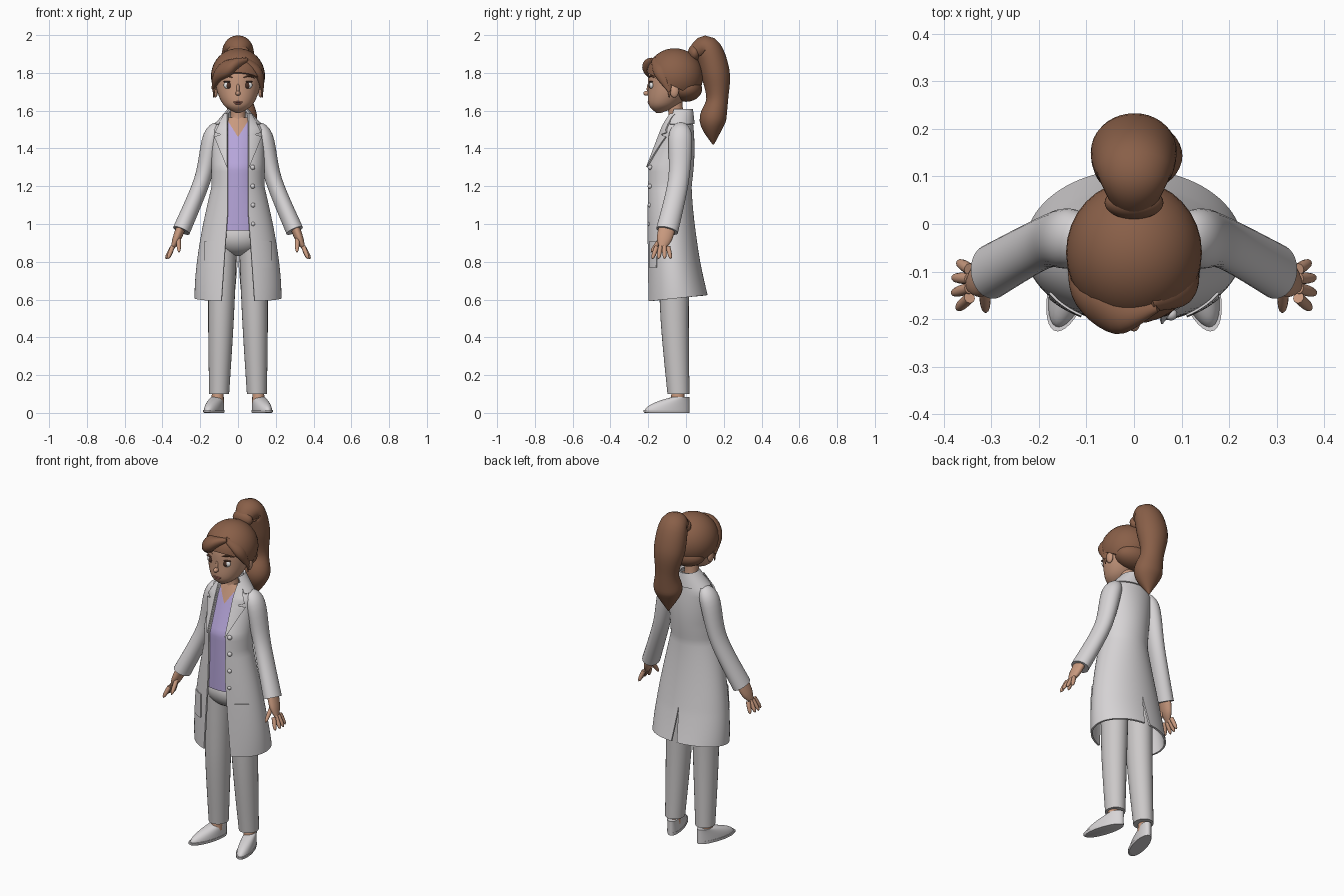
import bpy, bmesh, math
from mathutils import Vector

if "Cube" in bpy.data.objects:
    bpy.data.objects.remove(bpy.data.objects["Cube"])

def colour(name, *rgb):
    material = bpy.data.materials.new(name)
    material.use_nodes = True
    material.diffuse_color = (*rgb, 1)
    material.node_tree.nodes["Principled BSDF"].inputs["Base Color"].default_value = (*rgb, 1)
    return material

HAIR = colour("brown hair", .25, .115, .065)
SKIN = colour("skin", .58, .32, .21)
COAT = colour("coat white", .68, .66, .67)
PANTS = colour("trouser grey", .6, .58, .58)
SHIRT = colour("lilac shirt", .47, .38, .7)
WHITE = colour("eye white", .8, .8, .8)
IRIS = colour("iris brown", .07, .03, .02)
LIP = colour("lip rose", .45, .17, .13)
BROW = colour("brow brown", .13, .055, .03)
parts = []

def make(name, bm, materials, mirror=False, thickness=0, side=-1):
    mesh = bpy.data.meshes.new(name)
    bm.to_mesh(mesh)
    bm.free()
    part = bpy.data.objects.new(name, mesh)
    bpy.context.collection.objects.link(part)
    for material in materials:
        mesh.materials.append(material)
    if mirror:
        part.modifiers.new("Mirror", 'MIRROR')
    if thickness:
        shell = part.modifiers.new("Solidify", 'SOLIDIFY')
        shell.thickness, shell.offset = thickness, side
    parts.append(part)

def refine(rows, steps=6):
    """Smooth in-between rows, passing through the given ones."""
    result = []
    last = len(rows) - 1
    for i in range(last):
        before, start, end, after = rows[max(i - 1, 0)], rows[i], rows[i + 1], rows[min(i + 2, last)]
        for t in (k / steps for k in range(steps)):
            result.append([q + t / 2 * (r - p + t * (2 * p - 5 * q + 4 * r - s + t * (3 * (q - r) + s - p)))
                           for p, q, r, s in zip(before, start, end, after)])
    return result + [list(rows[last])]

def grid(rows, closed=False):
    bm = bmesh.new()
    verts = [[bm.verts.new(point) for point in row] for row in rows]
    count = len(verts[0])
    for low, high in zip(verts, verts[1:]):
        for j in range(count if closed else count - 1):
            k = (j + 1) % count
            bm.faces.new((low[j], low[k], high[k], high[j]))
    if closed:
        bm.faces.new(verts[0][::-1])
        bm.faces.new(verts[-1])
        bmesh.ops.recalc_face_normals(bm, faces=bm.faces)
    return bm

def tube(name, rows, material, depth=1, mirror=False, level=False, segments=28):
    """Rings of (x, y, z, radius), kept level or turned square to their path."""
    rows = refine(rows)
    rings = []
    for i, (*centre, radius) in enumerate(rows):
        across, along = Vector((1, 0, 0)), Vector((0, 1, 0))
        if not level:
            path = Vector(rows[min(i + 1, len(rows) - 1)][:3]) - Vector(rows[max(i - 1, 0)][:3])
            path.normalize()
            across = (across - path * across.dot(path)).normalized()
            along = path.cross(across)
        radius = max(radius, .002)
        turns = [math.tau * k / segments for k in range(segments)]
        rings.append([Vector(centre) + radius * (across * math.cos(a) + along * depth * math.sin(a))
                      for a in turns])
    make(name, grid(rings, True), [material], mirror)

def sphere(centre, size):
    bm = bmesh.new()
    bmesh.ops.create_uvsphere(bm, u_segments=32, v_segments=20, radius=1)
    for vert in bm.verts:
        vert.co = Vector(centre) + vert.co * Vector(size)
    return bm

def ball(name, centre, size, material, mirror=False):
    make(name, sphere(centre, size), [material], mirror)

def split(bm, point, normal, **options):
    geometry = bm.verts[:] + bm.edges[:] + bm.faces[:]
    bmesh.ops.bisect_plane(bm, geom=geometry, plane_co=point, plane_no=normal, **options)

# Coat shape by height: flared skirt, straight waist, sloping shoulders
HEM, WAIST, NECK = .59, 1.2, 1.6

def coat_section(z):
    """Half width, middle y and half depth."""
    flare = max(0, (WAIST - z) / (WAIST - HEM))
    shoulder = max(0, (z - 1.5) / .1)
    chest = max(0, z - WAIST) / (NECK - WAIST)
    width = .14 + .09 * math.sin(flare * math.pi / 2) - .085 * shoulder
    back = .03 + .085 * flare ** 1.5 + .015 * math.sin(chest * math.pi)
    front = -.21 + .4 * max(0, z - 1.3)
    return width, (front + back) / 2, (back - front) / 2

def opening(z):
    return .056 + .07 * max(0, 1.05 - z)

def coat_arc(z, start, end, grow=0, steps=36):
    width, middle, depth = coat_section(z)
    angles = [start + (end - start) * k / steps for k in range(steps + 1)]
    return [((width + grow) * math.sin(a), middle - (depth + grow) * math.cos(a), z) for a in angles]

rows = []
for k in range(51):
    z = HEM + (NECK - HEM) * k / 50
    width = coat_section(z)[0]
    vent = max(0, .82 - z) * .08
    arc = coat_arc(z, math.asin(min(.93, opening(z) / width)), math.pi - math.asin(vent / width))
    rows.append([(x, y, z + max(0, .8 - z) * (y + .21) / 2) for x, y, z in arc])
make("coat_body", grid(rows), [COAT], True, .01)

# Collar wrapping the back of the neck
rows = [coat_arc(1.53 + .02 * k, 1, math.pi, .008) for k in range(5)]
make("coat_collar", grid(rows), [COAT], True, .012)

def patch(name, outline, lift, thickness):
    """Plate on the coat front, from rows of z, inner x and outer x."""
    rows = []
    for z, inner, outer in outline:
        width, middle, depth = coat_section(z)
        xs = [inner + (outer - inner) * k / 8 for k in range(9)]
        rows.append([(x, middle - depth * math.sqrt(max(.02, 1 - (x / width) ** 2)) - lift, z) for x in xs])
    make(name, grid(rows), [COAT], True, thickness, 1)

def lapel_edge(t):
    if t < .6:
        return .058 + .11 * t
    return .09 if t < .65 else .118 - .14 * (t - .65)

steps = [k / 40 for k in range(41)]
patch("coat_lapel", [(1.3 + .28 * t, .055, lapel_edge(t)) for t in steps], .004, .008)
patch("hip_pocket", [(.77 + .14 * t, .11, .175) for t in steps[::5]], .001, .005)
for k in range(4):
    ball("coat_button", (.078, -.19, 1.3 - .1 * k), (.013, .013, .013), COAT)

# Shirt and bare neckline, divided along the V
V_POINT, V_SLOPE = 1.46, 1.6
bm = grid([coat_arc(.965 + .02 * k, 0, math.tau, -.015, 48)[:-1] for k in range(31)], True)
for side in (1, -1):
    split(bm, (0, 0, V_POINT), (V_SLOPE * side, 0, -1))
for face in bm.faces:
    centre = face.calc_center_median()
    face.material_index = int(centre.z > V_POINT + V_SLOPE * abs(centre.x))
make("shirt", bm, [SHIRT, SKIN])

# Trousers
ball("trouser_hips", (0, -.07, .93), (.15, .11, .1), PANTS)
tube("trouser_leg", [(.1, -.04, .1, .053), (.09, -.06, .5, .068), (.08, -.065, .93, .076)],
     PANTS, 1.1, True, True)

# Shoes, splayed outward towards the toe and rising at the heel
def shoe(name, profile):
    rings = []
    for z, length, width in profile:
        ring = []
        for a in (math.tau * k / 36 for k in range(36)):
            y = .018 - length + length * math.sin(a)
            ring.append((.1 + width * math.cos(a) - .27 * y, y, z))
        rings.append(ring)
    make(name, grid(rings, True), [COAT], True)

shoe("shoe_sole", [(0, .118, .043), (.006, .122, .046), (.016, .122, .046)])
shoe("shoe_upper", [(.01 + .075 * t, .118 - .075 * t * t, .043 - .011 * t * t) for t in steps[::4]])
tube("ankle", [(.108, -.047, .05, .033), (.107, -.04, .14, .03)], SKIN, 1.1, True, True)

# Sleeves and hands
tube("sleeve", [(.09, -.03, 1.52, .025), (.135, -.03, 1.46, .05), (.19, -.04, 1.23, .044),
                (.3, -.1, .965, .047)], COAT, 1.25, True)
tube("palm", [(.295, -.095, 1, .025), (.325, -.115, .92, .022), (.348, -.128, .87, .008)], SKIN, 1.8, True)

def finger(name, base, tip):
    base, tip = Vector(base), Vector(tip)
    path = [(*base.lerp(tip, t), .012 * math.sqrt(1 - t ** 4)) for t in (0, .4, .7, .9, 1)]
    tube(name, path, SKIN, 1, True, segments=12)

for k in range(4):
    finger("finger", (.346, -.095 - .02 * k, .88), (.37 + .014 * math.sin(k), -.08 - .033 * k, .815))
finger("thumb", (.315, -.13, .925), (.312, -.186, .85))

# Neck and head
tube("neck", [(0, -.055, 1.47, .07), (0, -.052, 1.56, .04), (0, -.065, 1.68, .045)], SKIN, 1, False, True)
tube("head", [(0, -.145, 1.587, .01), (0, -.118, 1.63, .076), (0, -.082, 1.72, .115),
              (0, -.072, 1.82, .118), (0, -.07, 1.9, .06)], SKIN, 1.03, False, True, 36)
ball("nose", (0, -.207, 1.692), (.013, .019, .013), SKIN)
ball("nose_bridge", (0, -.196, 1.715), (.009, .012, .03), SKIN)
ball("ear", (.12, -.062, 1.705), (.014, .024, .036), SKIN, True)
ball("eye_white", (.05, -.181, 1.735), (.026, .013, .02), WHITE, True)
ball("iris", (.049, -.187, 1.734), (.014, .01, .017), IRIS, True)
ball("upper_lash", (.052, -.183, 1.753), (.027, .013, .005), IRIS, True)
ball("upper_lip", (0, -.194, 1.646), (.026, .01, .005), LIP)
ball("lower_lip", (0, -.192, 1.638), (.02, .01, .006), LIP)
tube("eyebrow", [(.025, -.196, 1.773, .002), (.06, -.185, 1.784, .005), (.09, -.157, 1.77, .002)], BROW, 1, True)

# Hair cap, trimmed along the hairline
bm = sphere((0, -.06, 1.783), (.143, .151, .147))
split(bm, (0, -.06, 1.727), (0, -.5, -1), clear_outer=True)
bmesh.ops.holes_fill(bm, edges=[edge for edge in bm.edges if edge.is_boundary])
make("hair_cap", bm, [HAIR])
ball("hair_nape", (0, 0, 1.715), (.115, .085, .068), HAIR)

# Swept fringe, side locks and ponytail
tube("fringe_right", [(.05, -.172, 1.87, .01), (-.035, -.183, 1.835, .037), (-.1, -.145, 1.79, .03),
                      (-.134, -.085, 1.715, .006)], HAIR, 1.35)
tube("fringe_left", [(.035, -.17, 1.875, .01), (.105, -.135, 1.805, .024), (.132, -.088, 1.7, .004)], HAIR, 1.5)
tube("side_lock", [(.125, -.09, 1.76, .013), (.129, -.088, 1.67, .002)], HAIR, 1.4, True)
ball("hair_tie", (0, .045, 1.905), (.062, .035, .045), HAIR)
tube("ponytail", [(0, .04, 1.9, .045), (0, .11, 1.93, .08), (0, .155, 1.8, .09), (.01, .165, 1.66, .068),
                  (.02, .14, 1.54, .08), (.015, .145, 1.42, .004)], HAIR, .85, segments=36)

# Fix modifiers in place and shade smooth
bpy.ops.object.select_all(action='DESELECT')
for part in parts:
    part.select_set(True)
bpy.context.view_layer.objects.active = parts[0]
bpy.ops.object.convert(target='MESH')
bpy.ops.object.shade_smooth_by_angle(angle=math.radians(45))
